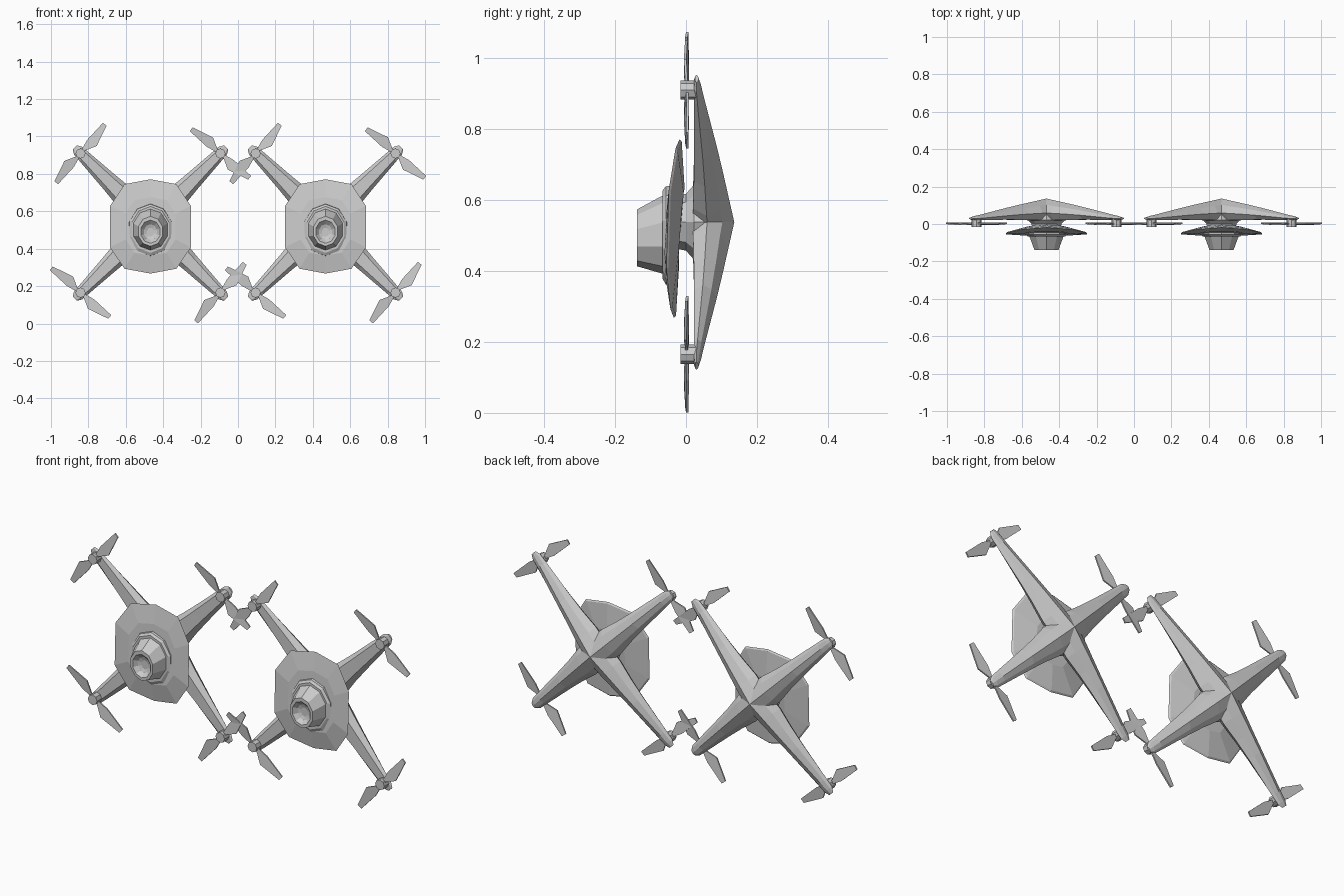
import bpy, bmesh, math
from mathutils import Vector

if "Cube" in bpy.data.objects:
    bpy.data.objects.remove(bpy.data.objects["Cube"])

CZ = 0.537          # height of each drone's centre
CX = 0.468          # sideways offset of each drone
R = 0.374           # motor offset from drone centre


def loft(name, rings):
    """Skin a list of equal-length point rings and cap both ends."""
    bm = bmesh.new()
    loops = [[bm.verts.new(p) for p in ring] for ring in rings]
    n = len(loops[0])
    for a, b in zip(loops, loops[1:]):
        for i in range(n):
            j = (i + 1) % n
            bm.faces.new((a[i], a[j], b[j], b[i]))
    bm.faces.new(loops[0])
    bm.faces.new(loops[-1])
    bmesh.ops.recalc_face_normals(bm, faces=bm.faces)
    mesh = bpy.data.meshes.new(name)
    bm.to_mesh(mesh)
    bm.free()
    ob = bpy.data.objects.new(name, mesh)
    bpy.context.collection.objects.link(ob)
    return ob


def oval(cx, cz, rx, rz, y, n=10):
    return [Vector((cx + rx * math.sin(2 * math.pi * i / n), y,
                    cz + rz * math.cos(2 * math.pi * i / n))) for i in range(n)]


# Arm stations: distance, half width, back y, front y
ARM = [(0, .075, .136, .022), (.1, .075, .12, .02), (.2, .06, .104, .022),
       (.3, .05, .087, .023), (.5, .034, .05, .022), (.548, .03, .042, .022),
       (.572, .016, .036, .026)]
SECTION = [(0, 1), (.65, .76), (1, .38), (.6, 0), (-.6, 0), (-1, .38), (-.65, .76)]

# Half outline of the front plate: x, z from its centre
HALF = [(0, .252), (.139, .226), (.216, .11), (.216, -.112), (.139, -.226), (0, -.252)]
PLATE = HALF + [(-x, z) for x, z in HALF[-2:0:-1]]

# Blade outline: along the blade, across it
BLADE = [(.0, -.008), (.03, -.01), (.085, -.042), (.203, -.015),
         (.203, .01), (.08, .018), (.03, .01), (.0, .008)]


def arm(cx, sx, sz):
    d = Vector((sx, 0, sz)).normalized()
    side = Vector((-d.z, 0, d.x))
    c = Vector((cx, 0, CZ))
    rings = [[c + d * r + side * (v * w) + Vector((0, f + (b - f) * t, 0))
              for v, t in SECTION] for r, w, b, f in ARM]
    loft("arm", rings)


def propeller(cx, cz, angle):
    for turn in (0, math.pi):
        a = angle + turn
        d = Vector((math.cos(a), 0, math.sin(a)))
        n = Vector((-d.z, 0, d.x))
        c = Vector((cx, .002, cz))
        # slight pitch across the blade
        rings = [[c + d * u + n * v + Vector((0, y + v * .12, 0)) for u, v in BLADE]
                 for y in (-.003, .004)]
        loft("propeller_blade", rings)


def plate(cx):
    cz = .519

    def ring(s, y0, bend):
        return [Vector((cx + x * s, y0 - bend * (x / .216) ** 2 + .008 * z / .25, cz + z * s))
                for x, z in PLATE]
    loft("front_plate", [ring(.45, -.012, .004), ring(.97, -.02, .026),
                         ring(1, -.026, .026), ring(.62, -.045, .012)])


for cx in (-CX, CX):
    # Four tapering arms meeting as the body
    for sx in (-1, 1):
        for sz in (-1, 1):
            arm(cx, sx, sz)
            mx, mz = cx + sx * R, CZ + sz * .372
            loft("motor", [oval(mx, mz, .027, .027, y, 8) for y in (-.016, .03)])
            propeller(mx, mz, math.radians(51 if sx * sz < 0 else 141))

    # Neck joining body and plate
    loft("neck", [oval(cx, CZ, .075, .075, -.025, 8), oval(cx, CZ, .08, .08, .0, 8),
                  oval(cx, CZ, .1, .105, .022, 8), oval(cx, CZ, .1, .1, .05, 8)])
    plate(cx)

    # Stepped camera barrel with hollow lens
    loft("camera", [oval(cx, .5, .122, .142, -.03), oval(cx, .5, .119, .138, -.057),
                    oval(cx, .502, .105, .124, -.066), oval(cx, .502, .096, .11, -.066),
                    oval(cx, .493, .068, .08, -.138), oval(cx, .491, .054, .062, -.138),
                    oval(cx, .489, .036, .042, -.118), oval(cx, .488, .02, .024, -.112)])
